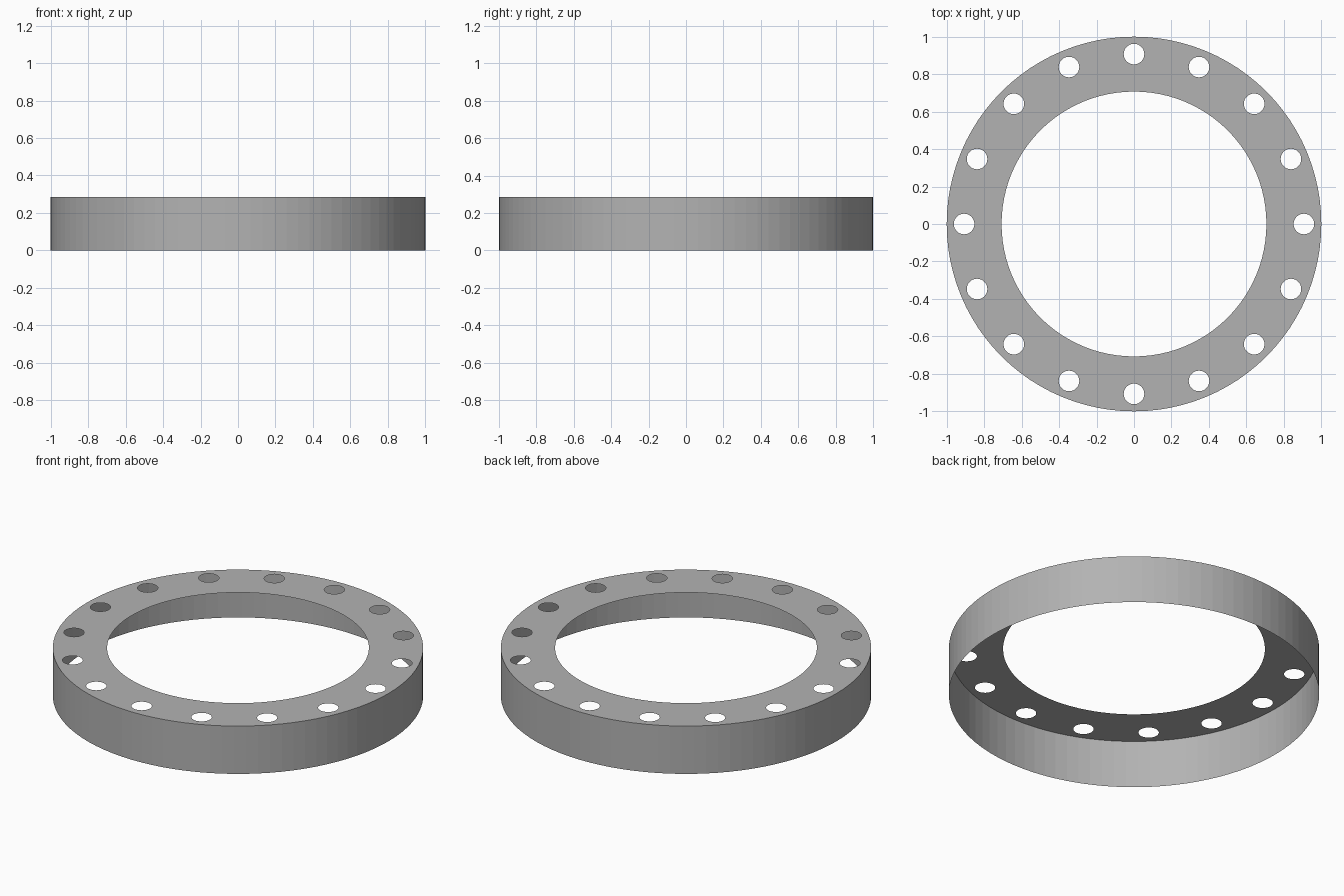
import bpy, bmesh
from math import cos, sin, tau

RADIUS, BORE, HEIGHT = 1.0, 0.707, 0.285
HOLES, HOLE_RADIUS, HOLE_CIRCLE = 16, 0.055, 0.907

cube = bpy.data.objects.get("Cube")
if cube:
    bpy.data.objects.remove(cube)

grey = bpy.data.materials.new("plain grey")
grey.use_nodes = True
colour = (0.45, 0.45, 0.45, 1)
grey.diffuse_color = colour
grey.node_tree.nodes["Principled BSDF"].inputs["Base Color"].default_value = colour


def loop(bm, radius, count, cx=0, cy=0):
    """Closed ring of edges at the top level."""
    verts = [bm.verts.new((cx + radius * cos(tau * i / count),
                           cy + radius * sin(tau * i / count), HEIGHT))
             for i in range(count)]
    return [bm.edges.new((verts[i - 1], verts[i])) for i in range(count)]


def finish(bm, name):
    mesh = bpy.data.meshes.new(name)
    bm.to_mesh(mesh)
    bm.free()
    mesh.materials.append(grey)
    obj = bpy.data.objects.new(name, mesh)
    bpy.context.collection.objects.link(obj)
    return obj


# Flat ring plate pierced by the bore and the bolt holes
bm = bmesh.new()
edges = loop(bm, RADIUS, 96) + loop(bm, BORE, 96)
for i in range(HOLES):
    a = tau * i / HOLES
    edges += loop(bm, HOLE_RADIUS, 32, HOLE_CIRCLE * cos(a), HOLE_CIRCLE * sin(a))
bmesh.ops.triangle_fill(bm, edges=edges, use_beauty=True, normal=(0, 0, 1))
for face in bm.faces:
    face.normal_update()
    if face.normal.z < 0:
        face.normal_flip()
finish(bm, "ring_plate")

# Thin outer skirt, open underneath
bm = bmesh.new()
rim = loop(bm, RADIUS, 96)
skirt = bmesh.ops.extrude_edge_only(bm, edges=rim)
bmesh.ops.translate(bm, vec=(0, 0, -HEIGHT),
                    verts=[g for g in skirt["geom"] if isinstance(g, bmesh.types.BMVert)])
for face in bm.faces:
    face.normal_update()
    if face.normal.dot(face.calc_center_median()) < 0:
        face.normal_flip()
finish(bm, "outer_skirt")
